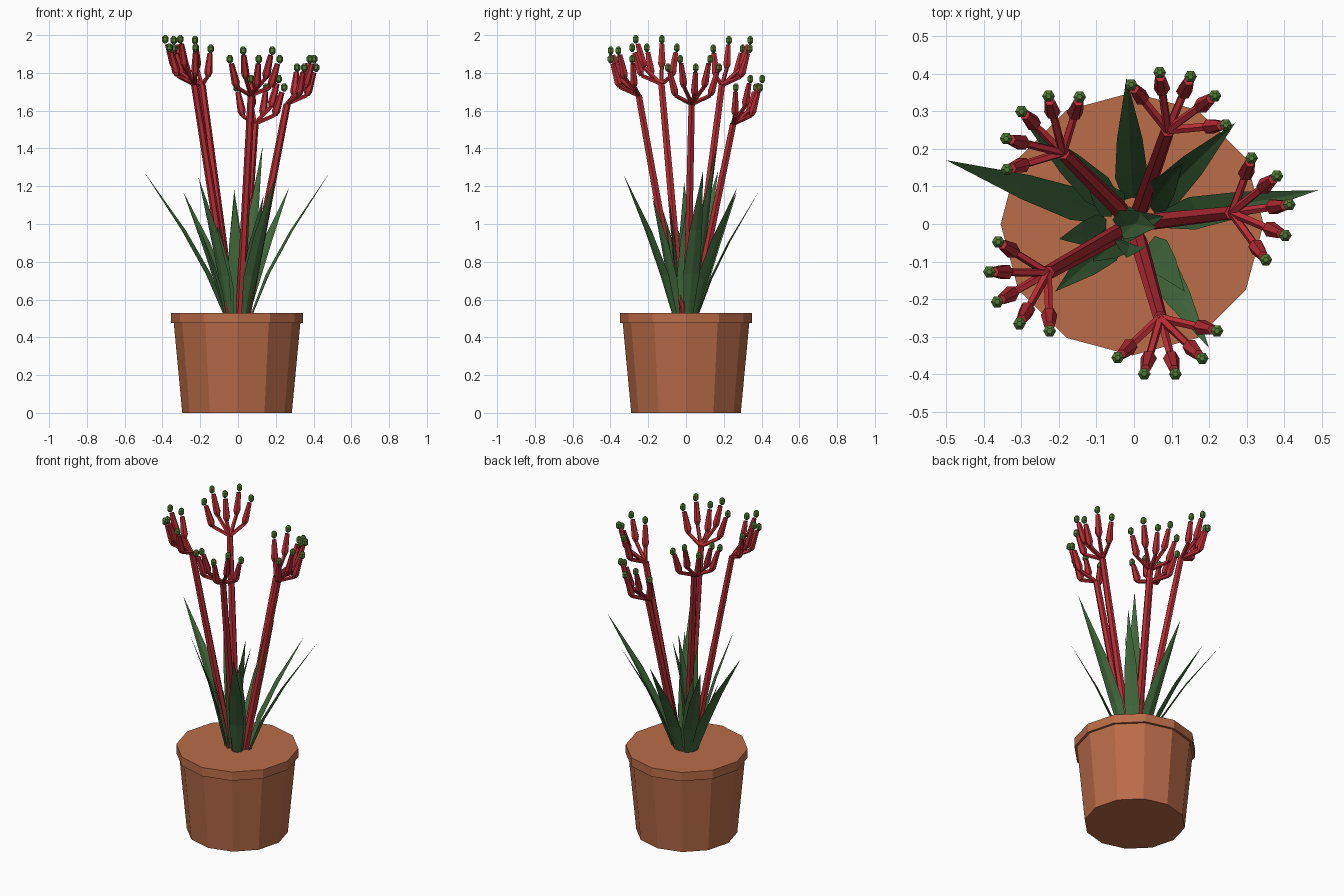
import bpy, bmesh
from math import sin, cos, pi, radians
from mathutils import Vector

if "Cube" in bpy.data.objects:
    bpy.data.objects.remove(bpy.data.objects["Cube"])


def material(name, rgb):
    m = bpy.data.materials.new(name)
    m.diffuse_color = (*rgb, 1)
    m.use_nodes = True
    m.node_tree.nodes["Principled BSDF"].inputs["Base Color"].default_value = m.diffuse_color
    return m


TERRACOTTA = material("terracotta", (0.49, 0.15, 0.065))
RED = material("red", (0.48, 0.026, 0.035))
LEAF = material("leaf_green", (0.054, 0.145, 0.046))
BUD = material("bud_green", (0.09, 0.20, 0.04))


def finish(bm, name, mat):
    bmesh.ops.recalc_face_normals(bm, faces=bm.faces)
    me = bpy.data.meshes.new(name)
    bm.to_mesh(me)
    bm.free()
    me.materials.append(mat)
    ob = bpy.data.objects.new(name, me)
    bpy.context.collection.objects.link(ob)
    return ob


def loft(bm, pts, radii, sides):
    """Faceted tube through pts with a radius at each point, capped."""
    axis = (pts[-1] - pts[0]).normalized()
    u = axis.cross(Vector((0, 1, 0)) if abs(axis.y) < 0.9 else Vector((1, 0, 0))).normalized()
    v = axis.cross(u)
    rings = [[bm.verts.new(p + r * (cos(a) * u + sin(a) * v))
              for a in [2 * pi * i / sides for i in range(sides)]]
             for p, r in zip(pts, radii)]
    for a, b in zip(rings, rings[1:]):
        for i in range(sides):
            j = (i + 1) % sides
            bm.faces.new((a[i], a[j], b[j], b[i]))
    bm.faces.new(rings[0][::-1])
    bm.faces.new(rings[-1])


def polar(deg, r, z=0):
    return Vector((r * cos(radians(deg)), r * sin(radians(deg)), z))


# Pot: tapered body with a stepped rim, twelve sides
bm = bmesh.new()
profile = [(0.29, 0), (0.335, 0.475), (0.35, 0.475), (0.35, 0.53)]
loft(bm, [Vector((-0.005, 0, z)) for r, z in profile], [r for r, z in profile], 12)
finish(bm, "pot", TERRACOTTA)

# Flower stems: hub position and the direction its fan faces
hubs = [(-0.19, 0.19, 1.735, 135), (0.09, 0.25, 1.53, 67), (0.26, 0.03, 1.635, 8),
        (0.07, -0.25, 1.68, -75), (-0.23, -0.13, 1.74, -150)]
for n, (x, y, z, facing) in enumerate(hubs):
    hub = Vector((x, y, z))
    red, green = bmesh.new(), bmesh.new()
    loft(red, [polar(facing, 0.04, 0.5), hub], [0.024, 0.019], 6)
    # Fan of five tubular flowers at alternating heights
    for k in range(5):
        a = facing + (k - 2) * 31
        lift = 0.045 * (k % 2)
        base = hub + polar(a, 0.105, 0.045 + lift)
        top = hub + polar(a, 0.143, 0.168 + lift)
        loft(red, [hub, base], [0.012, 0.011], 5)
        loft(red, [base, base.lerp(top, 0.18), top], [0.013, 0.022, 0.014], 6)
        tip = hub + polar(a, 0.155, 0.193 + lift)
        loft(green, [tip + Vector((0, 0, h)) for h in (-0.022, -0.01, 0.01, 0.022)],
             [0.007, 0.017, 0.017, 0.007], 6)
    finish(red, f"flower_stem_{n + 1}", RED)
    finish(green, f"flower_buds_{n + 1}", BUD)

# Leaves: shallow folded blades arching outward; tip position and base radius
leaves = [(-0.50, 0.17, 1.28, 0.07), (0.49, 0.09, 1.28, 0.07), (-0.02, 0.39, 1.18, 0.06),
          (0.27, 0.27, 1.19, 0.06), (0.20, -0.33, 1.26, 0.07), (-0.29, 0.27, 1.17, 0.07),
          (-0.21, -0.18, 1.25, 0.06), (0.13, 0.16, 1.41, 0.06), (0.08, 0.02, 1.18, -0.05),
          (0.135, -0.18, 1.15, 0.06), (-0.20, -0.04, 0.97, 0.07), (-0.11, -0.10, 1.00, 0.06),
          (-0.02, -0.09, 1.15, 0.05), (-0.13, 0.12, 1.05, 0.06), (0.06, -0.01, 1.22, -0.03)]
for n, (x, y, z, r0) in enumerate(leaves):
    flat = Vector((x, y, 0))
    reach, out = flat.length, flat.normalized()
    side = Vector((-out.y, out.x, 0))
    bm = bmesh.new()
    rows = []
    for f, bow, w in [(0, 0, 0.022), (0.3, 0.23, 0.044), (0.6, 0.53, 0.034)]:
        c = out * (r0 + (reach - r0) * bow) + Vector((0, 0, 0.5 + (z - 0.5) * f))
        rows.append([bm.verts.new(c + side * w * s - out * 0.25 * w * abs(s))
                     for s in (-1, 0, 1)])
    tip = bm.verts.new((x, y, z))
    for i in (0, 1):
        for a, b in zip(rows, rows[1:]):
            bm.faces.new((a[i], a[i + 1], b[i + 1], b[i]))
        bm.faces.new((rows[-1][i], rows[-1][i + 1], tip))
    finish(bm, f"leaf_{n + 1}", LEAF)
